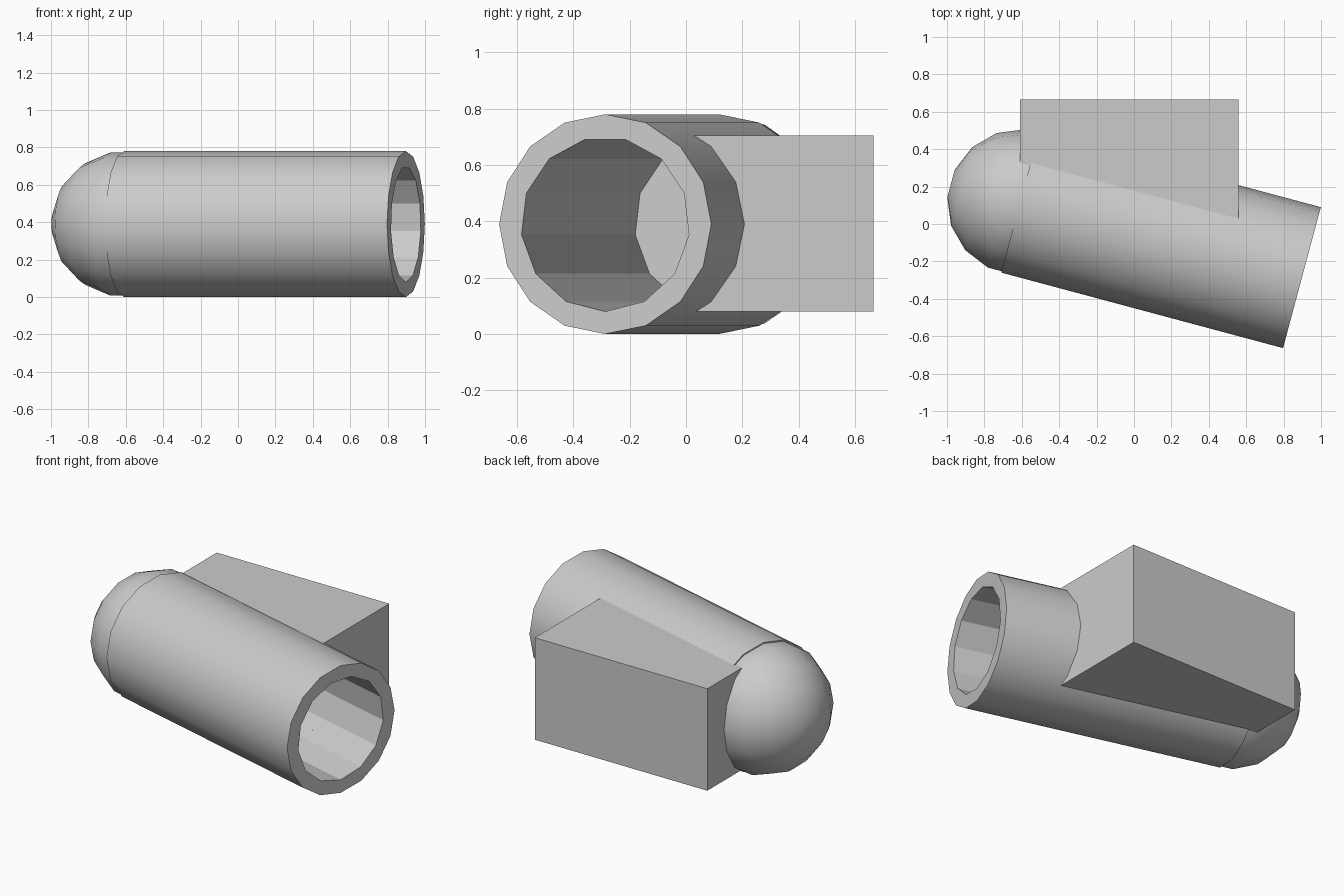
import bpy
from math import radians, sin, cos, pi
from mathutils import Matrix

if "Cube" in bpy.data.objects:
    bpy.data.objects.remove(bpy.data.objects["Cube"])

RADIUS, BORE, LENGTH = 0.39, 0.31, 1.56
# Local x runs along the tube, from its closed end to its mouth
AXIS = Matrix.Translation((-0.609, 0.117, RADIUS)) @ Matrix.Rotation(radians(-15), 4, "Z")

grey = bpy.data.materials.new("light_grey")
grey.use_nodes = True
colour = (0.6, 0.6, 0.6, 1)
grey.diffuse_color = colour
grey.node_tree.nodes["Principled BSDF"].inputs["Base Color"].default_value = colour


def make(name, verts, faces):
    mesh = bpy.data.meshes.new(name)
    mesh.from_pydata(verts, [], faces)
    mesh.materials.append(grey)
    obj = bpy.data.objects.new(name, mesh)
    bpy.context.collection.objects.link(obj)
    return obj


def lathe(name, profile, sides, start):
    """Closed solid from (along, radius) rings around the tube axis."""
    verts = []
    for along, r in profile:
        for i in range(sides):
            a = start + 2 * pi * i / sides
            verts.append((along, r * cos(a), r * sin(a)))
    last = len(verts) - sides
    faces = [list(range(sides))[::-1], list(range(last, last + sides))]
    for k in range(0, last, sides):
        for i in range(sides):
            j = (i + 1) % sides
            faces.append((k + i, k + j, k + j + sides, k + i + sides))
    obj = make(name, verts, faces)
    obj.data.transform(AXIS)
    return obj


def activate(obj):
    bpy.ops.object.select_all(action="DESELECT")
    obj.select_set(True)
    bpy.context.view_layer.objects.active = obj


# Outer tube
tube = lathe("tube", [(0, RADIUS), (LENGTH, RADIUS)], 16, 0)

# Rounded end with a small flat tip, its base closing the bore
steps = [radians(11.25 + 22.5 * i) for i in range(4)]
profile = [(-RADIUS * cos(a), RADIUS * sin(a)) for a in steps]
profile.append((0, profile[-1][1]))
dome = lathe("rounded_end", profile, 16, 0)

# Side block
x0, x1, y0, y1, z0, z1 = -0.61, 0.56, 0.02, 0.665, 0.08, 0.705
corners = [(x, y, z) for x in (x0, x1) for y in (y0, y1) for z in (z0, z1)]
block = make("side_block", corners, [(0, 1, 3, 2), (4, 6, 7, 5), (0, 4, 5, 1),
                                     (2, 3, 7, 6), (0, 2, 6, 4), (1, 5, 7, 3)])

# Thirteen-sided bore cut through the tube and the block
bore = lathe("bore_cutter", [(-0.2, BORE), (LENGTH + 0.2, BORE)], 13, -pi / 2)
bore.hide_render = True
for part in (tube, block):
    activate(part)
    cut = part.modifiers.new("bore", "BOOLEAN")
    cut.operation, cut.solver, cut.object = "DIFFERENCE", "EXACT", bore
    bpy.ops.object.modifier_apply(modifier=cut.name)
bpy.data.objects.remove(bore)

# Smooth the round outside, keep the bore and rims crisp
for part in (tube, dome):
    activate(part)
    bpy.ops.object.shade_smooth_by_angle(angle=radians(25))
